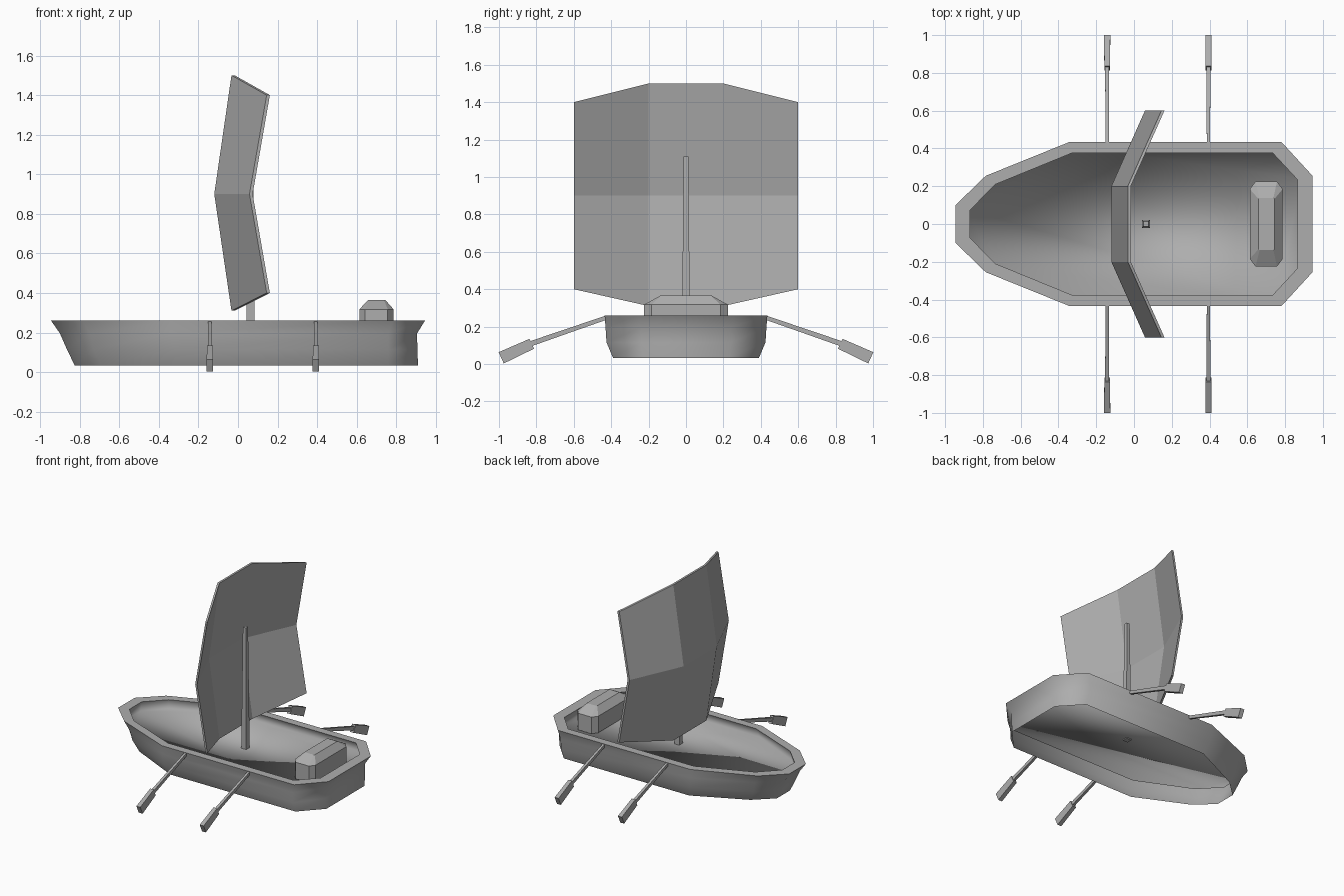
import bpy, bmesh
from mathutils import Vector

if "Cube" in bpy.data.objects:
    bpy.data.objects.remove(bpy.data.objects["Cube"])

# Dark grey used on every part
grey = bpy.data.materials.new("dark_grey")
grey.diffuse_color = (0.42, 0.42, 0.42, 1)
grey.use_nodes = True
grey.node_tree.nodes["Principled BSDF"].inputs["Base Color"].default_value = grey.diffuse_color


def finish(name, bm, recalc=True):
    if recalc:
        bmesh.ops.recalc_face_normals(bm, faces=bm.faces[:])
    me = bpy.data.meshes.new(name)
    bm.to_mesh(me)
    bm.free()
    me.materials.append(grey)
    ob = bpy.data.objects.new(name, me)
    bpy.context.collection.objects.link(ob)
    return ob


def mirrored_loop(half):
    """Closed counter-clockwise outline from its +y half, listed bow to stern."""
    return [(x, -y) for x, y in half] + [(x, y) for x, y in reversed(half)]


def loft(levels):
    """Skin a stack of mirrored outlines; returns the mesh and its vertex rings."""
    bm = bmesh.new()
    rings = [[bm.verts.new((x, y, z)) for x, y in mirrored_loop(h)] for z, h in levels]
    for a, b in zip(rings, rings[1:]):
        n = len(a)
        for i in range(n):
            j = (i + 1) % n
            bm.faces.new((a[i], a[j], b[j], b[i]))
    bm.faces.new(rings[-1])
    return bm, rings


def bar(name, p0, p1, size0, size1):
    """Tapered four-sided bar between two points; sizes are (along x, across)."""
    p0, p1, side = Vector(p0), Vector(p1), Vector((1, 0, 0))
    across = (p1 - p0).normalized().cross(side)
    bm = bmesh.new()
    ends = []
    for p, (w, t) in ((p0, size0), (p1, size1)):
        ends.append([bm.verts.new(p + side * w / 2 * sx + across * t / 2 * sy)
                     for sx, sy in ((-1, -1), (1, -1), (1, 1), (-1, 1))])
    a, b = ends
    bm.faces.new(a)
    bm.faces.new(b)
    for i in range(4):
        j = (i + 1) % 4
        bm.faces.new((a[i], a[j], b[j], b[i]))
    return finish(name, bm)


# Hull: open skirt, flared wall, flat rim, shallow inner wall and deck
bm, rings = loft([
    (0.033, [(-.825, .08), (-.69, .205), (-.30, .39), (.76, .39), (.91, .23)]),
    (0.115, [(-.865, .085), (-.73, .23), (-.33, .425), (.76, .425), (.907, .24)]),
    (0.195, [(-.90, .09), (-.75, .24), (-.34, .43), (.76, .43), (.905, .24)]),
    (0.26, [(-.945, .10), (-.785, .255), (-.34, .435), (.78, .435), (.945, .255)]),
    (0.26, [(-.867, .075), (-.733, .21), (-.33, .375), (.735, .375), (.865, .235)]),
    (0.185, [(-.88, .08), (-.74, .225), (-.335, .41), (.75, .41), (.89, .238)]),
])
for f in bm.faces:
    f.smooth = True
for ring in rings[3:5]:
    for i, v in enumerate(ring):
        bm.edges.get((v, ring[(i + 1) % len(ring)])).smooth = False
finish("hull", bm, recalc=False)

# Stern bench with chamfered top
bm, rings = loft([
    (0.19, [(.613, .185), (.643, .225), (.757, .225), (.787, .185)]),
    (0.317, [(.613, .185), (.643, .225), (.757, .225), (.787, .185)]),
    (0.365, [(.659, .133), (.665, .138), (.738, .138), (.744, .133)]),
])
bm.faces.new(rings[0][::-1])
finish("stern_bench", bm)

# Mast
bar("mast", (.063, 0, .178), (.063, 0, 1.11), (.042, .042), (.026, .026))

# Sail: folded 3 x 2 panels, thickened towards the stern
bm = bmesh.new()
rows = []
for bend, z_in, z_out in ((.087, .31, .40), (0, .90, .90), (.087, 1.50, 1.40)):
    rows.append([bm.verts.new((x + bend, y, z)) for x, y, z in (
        (.058, -.6, z_out), (-.12, -.2, z_in), (-.12, .2, z_in), (.058, .6, z_out))])
front = [bm.faces.new((a[i], a[i + 1], b[i + 1], b[i]))
         for a, b in zip(rows, rows[1:]) for i in range(3)]
ext = bmesh.ops.extrude_face_region(bm, geom=front, use_keep_orig=True)
bmesh.ops.translate(bm, vec=(.016, 0, 0),
                    verts=[g for g in ext["geom"] if isinstance(g, bmesh.types.BMVert)])
finish("sail", bm)

# Two pairs of oars
for pos, x in (("fore", -.142), ("aft", .394)):
    for side, s in (("left", -1), ("right", 1)):
        bar(f"oar_shaft_{pos}_{side}", (x, s * .42, .25), (x, s * .84, .105),
            (.017, .022), (.022, .028))
        bar(f"oar_blade_{pos}_{side}", (x, s * .825, .108), (x, s * .988, .033),
            (.03, .058), (.033, .066))
